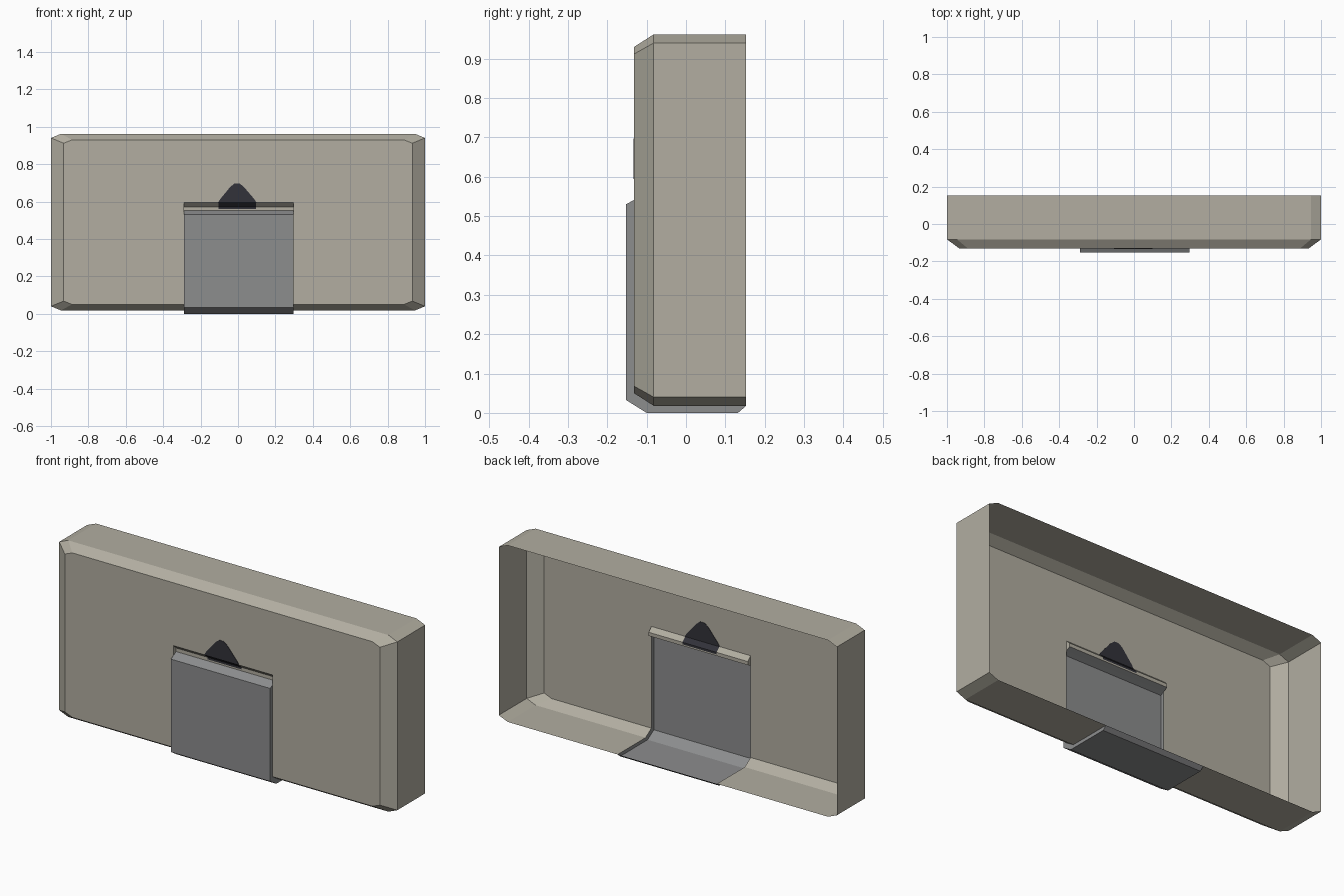
import bpy, bmesh

if "Cube" in bpy.data.objects:
    bpy.data.objects.remove(bpy.data.objects["Cube"])

def material(name, rgb):
    m = bpy.data.materials.new(name)
    m.diffuse_color = (*rgb, 1)
    m.use_nodes = True
    m.node_tree.nodes["Principled BSDF"].inputs["Base Color"].default_value = m.diffuse_color
    return m

TAN = material("warm_grey_tan", (0.445, 0.423, 0.356))
GREY = material("mid_grey", (0.262, 0.266, 0.270))
DARK = material("dark_charcoal", (0.032, 0.032, 0.041))

def build(name, polys, mats, dark_rule=None):
    """Make one object from a list of polygons, welding shared corners."""
    bm = bmesh.new()
    for poly in polys:
        bm.faces.new([bm.verts.new(p) for p in poly])
    bmesh.ops.remove_doubles(bm, verts=bm.verts, dist=1e-5)
    bmesh.ops.recalc_face_normals(bm, faces=bm.faces)
    if dark_rule:
        for f in bm.faces:
            f.material_index = int(dark_rule(f.calc_center_median()))
    me = bpy.data.meshes.new(name)
    bm.to_mesh(me)
    bm.free()
    for m in mats:
        me.materials.append(m)
    ob = bpy.data.objects.new(name, me)
    bpy.context.collection.objects.link(ob)
    return ob

L, R = -0.29, 0.297            # left and right edges of the raised strip
BACK, BEND, FACE = 0.153, -0.082, -0.132
SLOT_TOP, SLOT_LOW = 0.594, 0.541

def octagon(y, hx, z0, z1, cx, cz):
    """Chamfered rectangle, starting at the bottom left, anticlockwise."""
    return [(-hx + cx, y, z0), (hx - cx, y, z0), (hx, y, z0 + cz), (hx, y, z1 - cz),
            (hx - cx, y, z1), (-hx + cx, y, z1), (-hx, y, z1 - cz), (-hx, y, z0 + cz)]

# Tan shell: open at the back, notched where the strip passes
rings = [octagon(BACK, 1.0, 0.018, 0.962, 0.053, 0.022),
         octagon(BEND, 1.0, 0.018, 0.962, 0.053, 0.022),
         octagon(FACE, 0.932, 0.05, 0.93, 0.045, 0.018)]
polys = []
for a, b in zip(rings, rings[1:]):
    for i in range(1, 8):
        j = (i + 1) % 8
        polys.append([a[i], a[j], b[j], b[i]])
    for i, x in ((0, L), (1, R)):
        polys.append([a[i], (x, a[i][1], a[i][2]), (x, b[i][1], b[i][2]), b[i]])
f = rings[2]
polys.append([f[0], (L, FACE, 0.05), (L, FACE, SLOT_TOP), (R, FACE, SLOT_TOP),
              (R, FACE, 0.05)] + f[1:])
build("panel_shell", polys, [TAN])

# Raised grey strip wrapping under the shell, with its side walls
outer = [(BACK, 0.018), (0.132, 0.0), (-0.10, 0.0), (-0.153, 0.033),
         (-0.153, 0.53), (FACE, SLOT_LOW), (-0.108, 0.553)]
inner = [(FACE, 0.05), (BEND, 0.018)]
polys = [[(L, *p), (R, *p), (R, *q), (L, *q)] for p, q in zip(outer, outer[1:])]
for x in (L, R):
    polys.append([(x, *p) for p in outer[:6] + inner])
build("raised_strip", polys, [GREY])

# Tan slot above the strip, its middle painted dark
slot = [(FACE, SLOT_TOP), (-0.108, 0.572), (-0.108, 0.561), (-0.108, 0.553)]
xs = [L, -0.105, 0.097, R]
polys = [[(a, *p), (b, *p), (b, *q), (a, *q)]
         for p, q in zip(slot, slot[1:]) for a, b in zip(xs, xs[1:])]
for x in (L, R):
    polys.append([(x, *p) for p in slot + [(FACE, SLOT_LOW)]])
build("slot", polys, [TAN, DARK], lambda c: abs(c.x + 0.004) < 0.05 and c.z > 0.56)

# Dark pointed mark, a thin plate showing on both sides of the panel
outline = [(-0.107, SLOT_TOP), (0.099, SLOT_TOP), (0.088, 0.612), (0.03, 0.68),
           (0.008, 0.697), (-0.018, 0.697), (-0.04, 0.68), (-0.096, 0.612)]
front, rear = ([(x, y, z) for x, z in outline] for y in (FACE - 0.002, FACE + 0.002))
polys = [front, rear]
for i in range(len(outline)):
    j = (i + 1) % len(outline)
    polys.append([front[i], front[j], rear[j], rear[i]])
build("pointed_mark", polys, [DARK])
